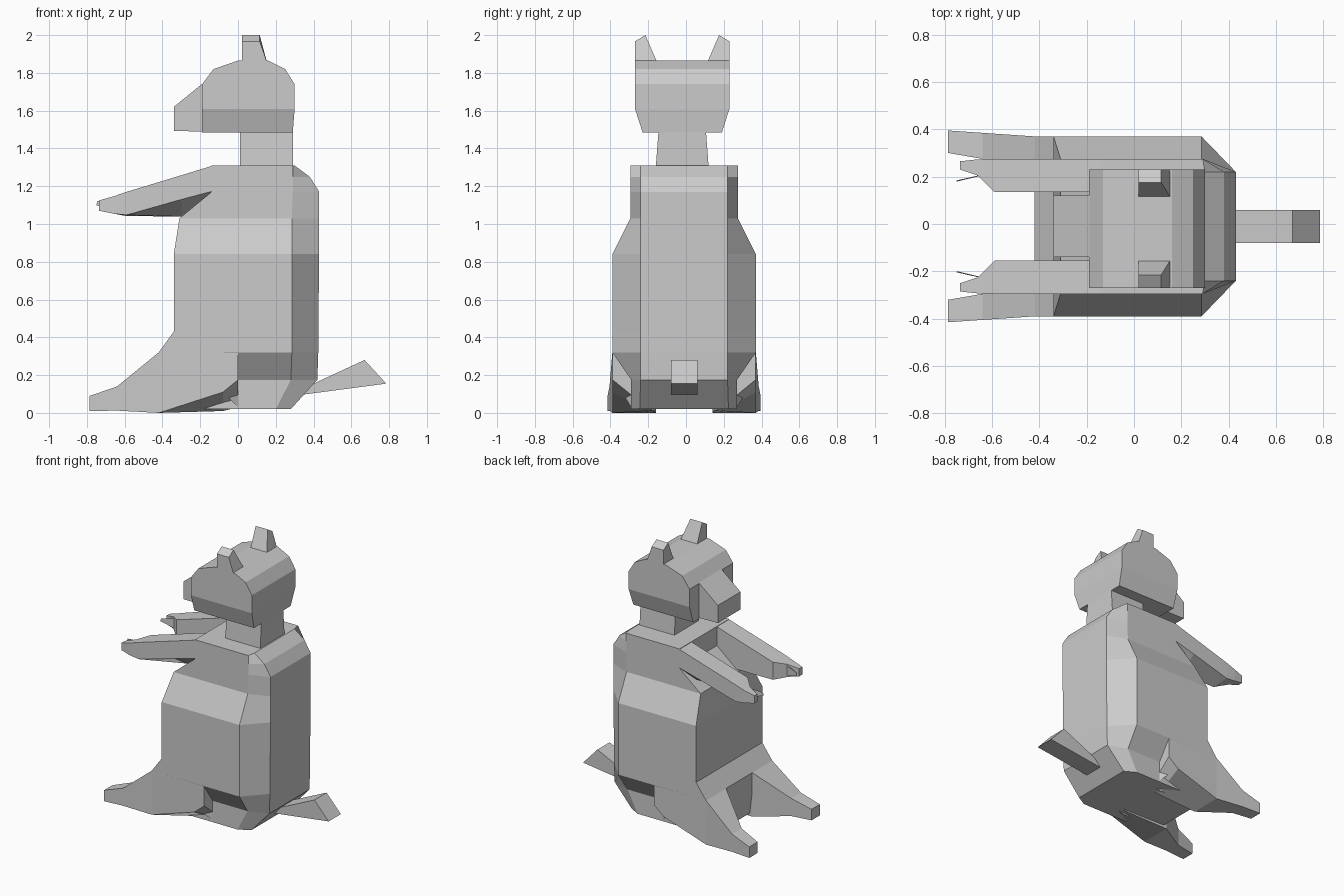
import bpy, bmesh

CY = -0.01  # symmetry plane of the body


def loft(name, rings):
    """Skin equal-length rings of points, cap both ends, flat shaded."""
    bm = bmesh.new()
    vs = [[bm.verts.new(p) for p in r] for r in rings]
    n = len(vs[0])
    for a, b in zip(vs, vs[1:]):
        for i in range(n):
            j = (i + 1) % n
            bm.faces.new((a[i], a[j], b[j], b[i]))
    bm.faces.new(vs[0])
    bm.faces.new(vs[-1])
    bmesh.ops.recalc_face_normals(bm, faces=bm.faces)
    me = bpy.data.meshes.new(name)
    bm.to_mesh(me)
    bm.free()
    ob = bpy.data.objects.new(name, me)
    bpy.context.collection.objects.link(ob)
    return ob


def rect(z, x0, x1, h, cy=-0.02):
    """Horizontal rectangle ring."""
    return [(x0, cy - h, z), (x1, cy - h, z), (x1, cy + h, z), (x0, cy + h, z)]


def limb_ring(s, x, yo, yi, top, bot_out, bot_in):
    """Vertical limb section: outer/inner y, top z, outer and inner bottom z."""
    return [(x, CY + s * yo, top), (x, CY + s * yi, top),
            (x, CY + s * yi, bot_in), (x, CY + s * yo, bot_out)]


# Torso: z, front x, corner x, back x, half width, half back width
torso = [(.02, -.40, .20, .28, .28, .235), (.175, -.42, .28, .42, .28, .23),
         (.32, -.42, .285, .425, .38, .23), (.43, -.34, .285, .425, .38, .23),
         (.84, -.34, .285, .43, .38, .23), (1.03, -.31, .285, .43, .285, .23),
         (1.17, -.14, .29, .43, .285, .23), (1.25, -.14, .29, .38, .285, .23),
         (1.31, -.14, .29, .30, .285, .23)]
loft("torso", [[(xf, CY - w, z), (xc, CY - w, z), (xb, CY - b, z),
                (xb, CY + b, z), (xc, CY + w, z), (xf, CY + w, z)]
               for z, xf, xc, xb, w, b in torso])

# Neck and head
loft("neck", [rect(1.30, .01, .29, .14), rect(1.50, .01, .29, .125)])
loft("head", [rect(1.485, -.19, .29, .21), rect(1.61, -.19, .30, .25),
              rect(1.74, -.19, .30, .25), rect(1.82, -.13, .25, .25),
              rect(1.865, .0, .16, .25)])

# Muzzle and tail: side profiles extruded across y
profiles = {
    "muzzle": ([(-.34, 1.492), (-.34, 1.62), (-.18, 1.75), (-.18, 1.49)], -.14, .12),
    "tail": ([(.33, .095), (.40, .155), (.67, .28), (.785, .155)], -.08, .06),
}
for name, (prof, y0, y1) in profiles.items():
    loft(name, [[(x, y, z) for x, z in prof] for y in (y0, y1)])

for s, side in ((1, "left"), (-1, "right")):
    # Ear: slanted top, leaning outwards
    loft("ear_" + side, [
        [(.02, -.02 + s * .25, 1.85), (.155, -.02 + s * .25, 1.85),
         (.155, -.02 + s * .13, 1.85), (.02, -.02 + s * .13, 1.85)],
        [(.02, -.02 + s * .25, 1.967), (.115, -.02 + s * .25, 1.967),
         (.115, -.02 + s * .195, 2.0), (.02, -.02 + s * .195, 2.0)]])
    # Arm reaching forward
    loft("arm_" + side, [limb_ring(s, *a) for a in (
        (-.13, .285, .145, 1.31, 1.175, 1.04), (-.30, .285, .145, 1.258, 1.13, 1.04),
        (-.59, .285, .145, 1.17, 1.048, 1.042), (-.66, .283, .215, 1.146, 1.055, 1.055),
        (-.735, .275, .24, 1.125, 1.07, 1.07))])
    # Thumb: thin upright blade
    loft("thumb_" + side, [
        [(-.64, CY + s * (.215 + d), 1.06), (-.64, CY + s * (.215 + d), 1.14),
         (-.745, CY + s * (.19 + d), 1.12), (-.75, CY + s * (.19 + d), 1.10)]
        for d in (0, .004)])
    # Leg stretched along the ground
    loft("leg_" + side, [limb_ring(s, *a) for a in (
        (.0, .28, .16, .18, .03, .03), (-.08, .33, .16, .25, .11, .01),
        (-.42, .38, .15, .32, .0, .0), (-.64, .395, .285, .14, .012, .012),
        (-.785, .405, .31, .09, .01, .01))])
    # Thigh wedge closing the hip onto the leg
    loft("thigh_" + side, [limb_ring(s, *a) for a in (
        (.0, .378, .2, .319, .175, .03), (-.08, .379, .2, .319, .11, .01),
        (-.42, .38, .2, .32, .0, .0))])
